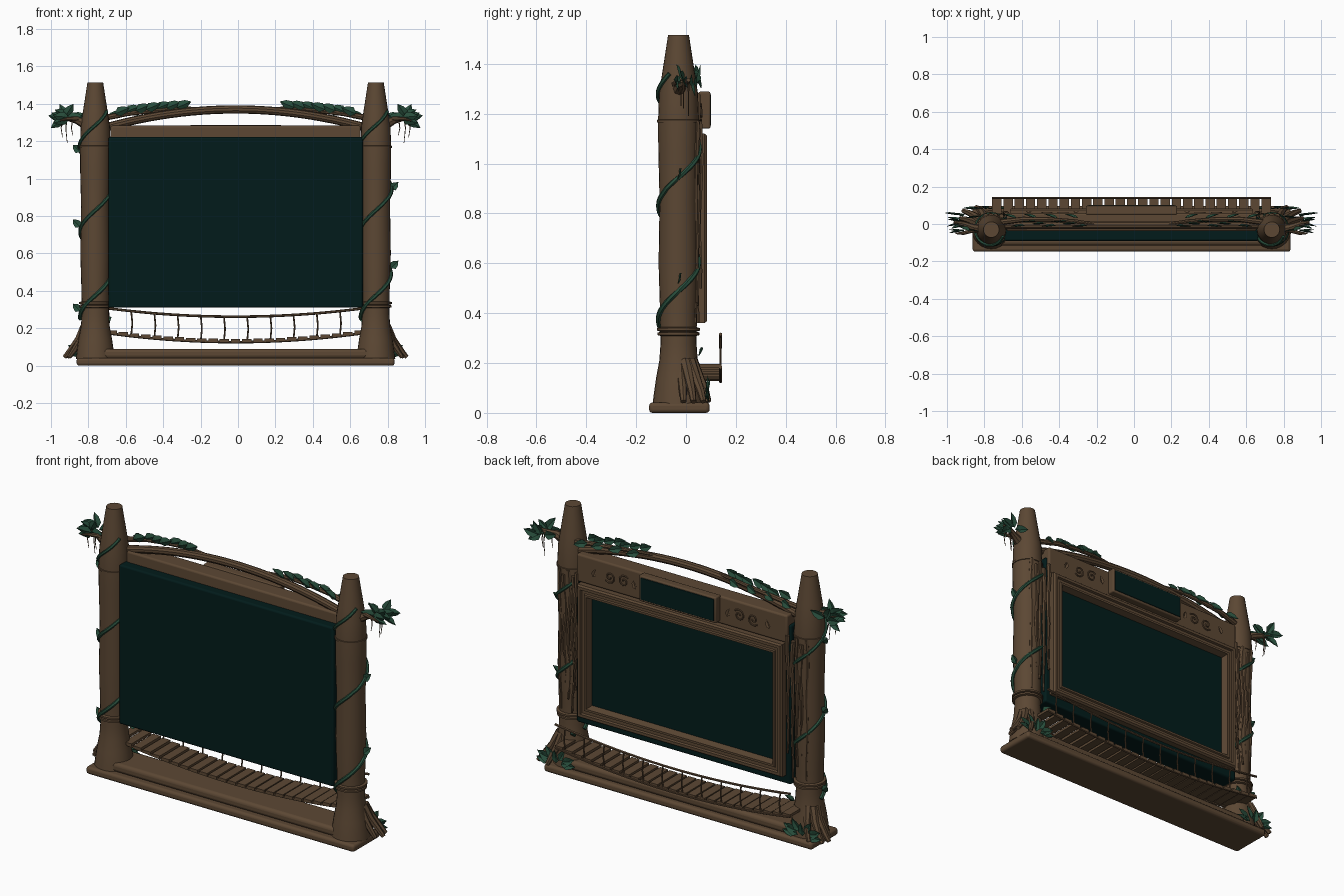
import bpy, bmesh, math, random
from mathutils import Vector as V

if "Cube" in bpy.data.objects:
    bpy.data.objects.remove(bpy.data.objects["Cube"])
random.seed(4)
C = -0.013            # x centre of the symmetric structure
PY = -0.03            # y of the posts


def material(name, col):
    m = bpy.data.materials.new(name)
    m.diffuse_color = (*col, 1)
    m.use_nodes = True
    m.node_tree.nodes["Principled BSDF"].inputs["Base Color"].default_value = m.diffuse_color
    return m


WOOD = material("bark brown", (0.107, 0.064, 0.034))
TEAL = material("dark teal", (0.0006, 0.0112, 0.0108))
LEAF = material("leaf green", (0.021, 0.076, 0.045))


def finish(name, bm, mat, bevel=0, angle=35):
    bmesh.ops.recalc_face_normals(bm, faces=bm.faces)
    me = bpy.data.meshes.new(name)
    bm.to_mesh(me)
    bm.free()
    ob = bpy.data.objects.new(name, me)
    bpy.context.collection.objects.link(ob)
    me.materials.append(mat)
    bpy.ops.object.select_all(action='DESELECT')
    ob.select_set(True)
    bpy.context.view_layer.objects.active = ob
    if bevel:
        md = ob.modifiers.new("bevel", 'BEVEL')
        md.width, md.segments = bevel, 3
    bpy.ops.object.shade_smooth_by_angle(angle=math.radians(angle))
    return ob


def add_box(bm, x0, x1, y0, y1, z0, z1):
    vs = bmesh.ops.create_cube(bm, size=1)['verts']
    for v in vs:
        v.co = V(((x0 + x1) / 2 + v.co.x * (x1 - x0), (y0 + y1) / 2 + v.co.y * (y1 - y0),
                  (z0 + z1) / 2 + v.co.z * (z1 - z0)))


def box(name, *b, mat=WOOD, bevel=0.006):
    bm = bmesh.new()
    add_box(bm, *b)
    return finish(name, bm, mat, bevel)


def add_tube(bm, pts, r, r_end=None, n=8):
    """Sweep a circle along points, tapering from r to r_end."""
    pts = [V(p) for p in pts]
    r_end = r if r_end is None else r_end
    rings = []
    for i, p in enumerate(pts):
        t = (pts[min(i + 1, len(pts) - 1)] - pts[max(i - 1, 0)]).normalized()
        ref = V((0, 1, 0)) if abs(t.y) < 0.9 else V((1, 0, 0))
        a = t.cross(ref).normalized()
        b = t.cross(a)
        rr = r + (r_end - r) * i / (len(pts) - 1)
        rings.append([bm.verts.new(p + rr * (a * math.cos(k * math.tau / n) + b * math.sin(k * math.tau / n)))
                      for k in range(n)])
    for q, s in zip(rings, rings[1:]):
        for k in range(n):
            bm.faces.new((q[k], q[(k + 1) % n], s[(k + 1) % n], s[k]))
    bm.faces.new(rings[0])
    bm.faces.new(rings[-1])


def add_leaf(bm, pos, d, length, width, hint=(0, 0, 1)):
    """Folded pointed leaf starting at pos along d."""
    pos, d = V(pos), V(d).normalized()
    side = d.cross(V(hint)).normalized()
    up = side.cross(d)
    P = lambda t, s, h: bm.verts.new(pos + d * t * length + side * s * width + up * h * width)
    b, t = P(0, 0, 0), P(1, 0, -.1)
    m1, m2 = P(.33, 0, -.12), P(.66, 0, -.12)
    for s in (-.5, .5):
        e1, e2 = P(.3, s, .08), P(.66, s * .75, .05)
        for f in ((b, e1, m1), (e1, e2, m2, m1), (e2, t, m2)):
            bm.faces.new(f)


def lathe(bm, cx, cy, prof, n=24):
    rings = [[bm.verts.new((cx + r * math.cos(k * math.tau / n), cy + r * math.sin(k * math.tau / n), z))
              for k in range(n)] for r, z in prof]
    for q, s in zip(rings, rings[1:]):
        for k in range(n):
            bm.faces.new((q[k], q[(k + 1) % n], s[(k + 1) % n], s[k]))
    bm.faces.new(rings[0])
    bm.faces.new(rings[-1])


# base slab, sill, screen body and header
box("base_slab", C - .85, C + .85, -.148, .095, 0, .042, bevel=.014)
box("base_sill", C - .72, C + .72, -.115, .07, .038, .09, bevel=.018)
box("screen_body", C - .68, C + .68, -.09, .04, .31, 1.222, mat=TEAL, bevel=.01)
box("header_beam", C - .668, C + .668, -.038, .058, 1.125, 1.283, bevel=.01)

# moulded screen frame on the back side: mitred stepped profile (inset, y)
bm = bmesh.new()
prof = [(0, .03), (0, .074), (.008, .084), (.024, .084), (.028, .072), (.044, .072),
        (.048, .08), (.06, .08), (.07, .038)]
loops = [[bm.verts.new((C + sx * (.65 - i), y, .74 + sz * (.38 - i)))
          for sx, sz in ((-1, -1), (1, -1), (1, 1), (-1, 1))] for i, y in prof]
for q, s in zip(loops, loops[1:]):
    for k in range(4):
        bm.faces.new((q[k], q[(k + 1) % 4], s[(k + 1) % 4], s[k]))
finish("screen_frame", bm, WOOD, angle=20)

# sign plate on the header with a teal inlay
box("sign_border", C - .244, C + .244, .05, .098, 1.14, 1.288, bevel=.007)
box("sign_inlay", C - .232, C + .232, .092, .101, 1.152, 1.277, mat=TEAL, bevel=.003)

# carved scrolls and leaf reliefs on the header
bm = bmesh.new()
for s in (-1, 1):
    for cx, dr in ((.365, 1), (.455, -1)):
        add_tube(bm, [(C + s * (cx + dr * (.006 + .0021 * k) * math.cos(k * .62)), .06,
                       1.205 + dr * (.006 + .0021 * k) * math.sin(k * .62)) for k in range(15)], .0045, n=6)
    for lx, dx in ((.56, -.4), (.29, .3)):
        add_leaf(bm, (C + s * lx, .064, 1.18), (s * dx, 0, 1), .055, .03, (0, 1, 0))
finish("header_carvings", bm, WOOD)

for s in (-1, 1):
    side = "left" if s < 0 else "right"
    px = C + s * .75
    # tree trunk post
    bm = bmesh.new()
    lathe(bm, px, PY, [(.104, .035), (.1, .07), (.09, .14), (.077, .21), (.072, .28), (.074, .4), (.08, .6),
                       (.076, .85), (.081, 1.05), (.082, 1.17), (.078, 1.28), (.066, 1.36), (.055, 1.43), (.042, 1.515)])
    finish(side + "_post", bm, WOOD)
    # binding rings
    bm = bmesh.new()
    for z, r in ((.317, .084), (.335, .086), (1.17, .086)):
        lathe(bm, px, PY, [(r - .014, z - .009), (r, z - .005), (r, z + .005), (r - .014, z + .009)])
    finish(side + "_post_rings", bm, WOOD)
    # spiral vine and its leaves
    bm = bmesh.new()
    hel = []
    for k in range(100):
        z = .25 + 1.11 * k / 99
        a = math.tau * (z - .375) / .455 - math.pi / 2
        r = .081 if z < .9 else .085 if z < 1.27 else .085 - (z - 1.27) * .15
        hel.append((px + r * math.cos(a), PY + r * math.sin(a), z))
    add_tube(bm, hel, .011, .009, 6)
    finish(side + "_spiral_vine", bm, LEAF)
    bm = bmesh.new()
    # the outward leaves seen in silhouette
    for z in ((.29, .74, 1.14) if s < 0 else (.52, .94)):
        add_leaf(bm, (px + s * .078, PY, z), (s * .6, .1, .6), .06, .045, (0, -1, .2))
    add_leaf(bm, (px - s * .04, .05, .23), (-s * .6, .2, .4), .06, .04, (0, -1, .2))
    finish(side + "_vine_leaves", bm, LEAF, angle=10)

    # side branch with hanging roots
    bm = bmesh.new()
    add_tube(bm, [(px + s * .05, PY, 1.29), (px + s * .1, PY + .01, 1.315), (px + s * .15, 0, 1.325),
                  (px + s * .2, .01, 1.335)], .028, .008)
    add_tube(bm, [(px + s * .09, PY, 1.32), (px + s * .15, PY - .02, 1.32), (px + s * .19, PY - .02, 1.31)], .014, .004)
    for dx, dy, zl in ((.12, -.02, 1.23), (.15, .01, 1.19), (.175, -.01, 1.22)):
        add_tube(bm, [(px + s * dx, dy, 1.33), (px + s * (dx + .008), dy, 1.27), (px + s * dx, dy, zl)], .004, .0015, 5)
    finish(side + "_side_branch", bm, WOOD)
    bm = bmesh.new()
    for k, a in enumerate((-25, 0, 20, 45, 75, 110, 150, 175, -50, 10, 35)):
        a = math.radians(a)
        add_leaf(bm, (px + s * (.14 + .012 * (k % 3)), -.04 + .009 * ((k * 5) % 11), 1.32 + .008 * (k % 2)),
                 (s * math.cos(a), .15 * (-1) ** k, .55 * math.sin(a)), .09, .05, (0, 1, .1))
    finish(side + "_branch_leaves", bm, LEAF, angle=10)

    # root flares around the foot
    bm = bmesh.new()
    for dx, dy in ((.165, .06), (.15, .1), (.08, .12), (.14, .02)):
        add_tube(bm, [(px + s * dx * .35, PY + dy * .45, .21), (px + s * dx * .55, PY + dy * .7, .14),
                      (px + s * dx * .8, PY + dy * .9, .085), (px + s * dx, PY + dy, .045)], .024, .012, 7)
    finish(side + "_roots", bm, WOOD)
    # fern tuft at the back of the foot
    bm = bmesh.new()
    for k in range(9):
        a = math.pi * k / 8
        d = (math.cos(a), .1, .15 + .5 * math.sin(a) * (.5 + .5 * (k % 2)))
        add_leaf(bm, (px + s * .03 + .04 * math.cos(a), .08, .06 + .02 * (k % 2)), d, .085, .042, (0, 1, .3))
    finish(side + "_foot_leaves", bm, LEAF, angle=10)
    # hanging bark strands between post and frame
    bm = bmesh.new()
    for k, dx in enumerate((.03, .0, -.028, -.055, -.078)):
        top, bot = 1.17 - .03 * (k % 2), .36 + .07 * ((k * 2) % 3)
        y = (.04, .046, .046, .046, .056)[k]
        add_tube(bm, [(px + s * (dx + .006 * math.sin(j * 1.3 + k)), y + .004 * math.cos(j + k),
                       top + (bot - top) * j / 9) for j in range(10)], .013, .006, 6)
    finish(side + "_bark_strands", bm, WOOD)

# arched branch over the top, with secondary twigs and leaves
arch = lambda u: 1.272 + .098 * (1 - u * u)
bm = bmesh.new()
add_tube(bm, [(C + .7 * u / 12, -.005, arch(u / 12)) for u in range(-12, 13)], .022, n=10)
for s in (-1, 1):
    add_tube(bm, [(C + s * x, y, z) for x, y, z in
                  ((.7, .01, 1.325), (.58, .025, 1.348), (.45, .025, 1.362), (.3, .015, 1.375), (.2, .0, 1.376))], .016, .008)
finish("arch_branch", bm, WOOD)
bm = bmesh.new()
for s in (-1, 1):
    for k in range(7):
        x = .265 + .055 * k
        z = arch(x / .7) + .024 + .004 * k
        add_leaf(bm, (C + s * (x + .05), -.012 + .012 * (k % 3), z), (-s * .9, .1, .38), .085, .052, (0, 1, .15))
        if k % 2 == 0:
            add_leaf(bm, (C + s * (x + .02), .032, z), (s * .85, .3, -.2), .08, .045, (0, 1, .2))
finish("arch_leaves", bm, LEAF, angle=10)

# hanging plank bridge running under the screen
deck = lambda x: .13 + .05 * ((x - C) / .7) ** 2
rail = lambda x: .262 + .047 * ((x - C) / .7) ** 2
bm = bmesh.new()
for k in range(25):
    x = C + (k - 12) * .06
    add_box(bm, x - .025, x + .025, -.04, .142, deck(x) - .002, deck(x) + .013)
finish("bridge_planks", bm, WOOD)
bm = bmesh.new()
xs = [C + .745 * k / 16 for k in range(-16, 17)]
for y in (-.03, .139):
    add_tube(bm, [(x, y, deck(x) - .004) for x in xs], .007, n=6)
add_tube(bm, [(x, .139, rail(x)) for x in xs], .007, n=6)
for k in range(12):
    x = C + (k - 5.5) * .124
    add_tube(bm, [(x, .139, deck(x)), (x + .006, .139, (deck(x) + rail(x)) / 2), (x, .139, rail(x))], .0045, n=6)
finish("bridge_ropes", bm, WOOD)
